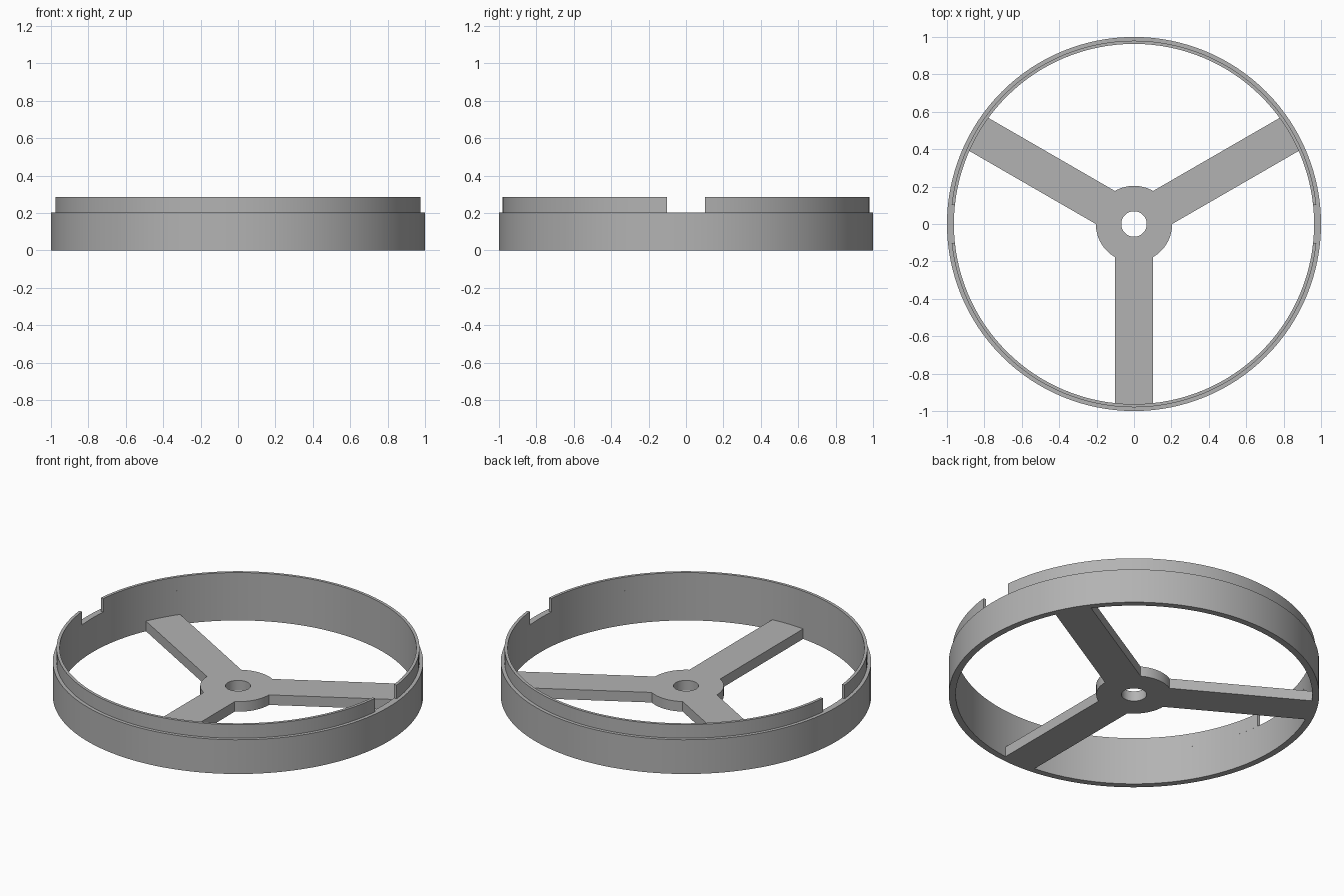
import bpy
import bmesh
from math import asin, cos, sin, pi, radians

if "Cube" in bpy.data.objects:
    bpy.data.objects.remove(bpy.data.objects["Cube"], do_unlink=True)

OUTER, LIP, INNER = 1.0, 0.98, 0.963
HUB, BORE, HALF_WIDTH = 0.204, 0.068, 0.102
RIM_TOP, LIP_TOP, SPOKE_TOP = 0.204, 0.285, 0.06

grey = bpy.data.materials.new("plain grey")
grey.use_nodes = True
colour = (0.45, 0.45, 0.45, 1)
grey.diffuse_color = colour
grey.node_tree.nodes["Principled BSDF"].inputs["Base Color"].default_value = colour


def arc(radius, start, end, steps):
    """Points along an arc, both ends included."""
    angles = [start + (end - start) * i / steps for i in range(steps + 1)]
    return [(radius * cos(a), radius * sin(a)) for a in angles]


def circle(radius, steps=128):
    return arc(radius, 0, 2 * pi, steps)[:-1]


def plate(name, outlines, bottom, top):
    """Extrude closed outlines into a solid; nested outlines become holes."""
    curve = bpy.data.curves.new(name, "CURVE")
    curve.dimensions = "2D"
    curve.fill_mode = "BOTH"
    curve.extrude = (top - bottom) / 2
    for points in outlines:
        spline = curve.splines.new("POLY")
        spline.points.add(len(points) - 1)
        for point, (x, y) in zip(spline.points, points):
            point.co = (x, y, 0, 1)
        spline.use_cyclic_u = True
    obj = bpy.data.objects.new(name, curve)
    bpy.context.collection.objects.link(obj)
    bpy.ops.object.select_all(action="DESELECT")
    obj.select_set(True)
    bpy.context.view_layer.objects.active = obj
    bpy.ops.object.convert(target="MESH")
    obj = bpy.context.object

    # Weld caps to walls and set the plate at its height
    bm = bmesh.new()
    bm.from_mesh(obj.data)
    bmesh.ops.remove_doubles(bm, verts=bm.verts, dist=0.0001)
    bmesh.ops.recalc_face_normals(bm, faces=bm.faces)
    bmesh.ops.translate(bm, verts=bm.verts, vec=(0, 0, (top + bottom) / 2))
    bm.to_mesh(obj.data)
    bm.free()
    obj.data.materials.clear()
    obj.data.materials.append(grey)
    bpy.ops.object.shade_smooth_by_angle(angle=radians(30))
    return obj


# Outer rim
plate("rim", [circle(OUTER), circle(INNER)], 0, RIM_TOP)

# Thin lip in two halves, leaving a straight notch on each side
cut_out, cut_in = asin(HALF_WIDTH / LIP), asin(HALF_WIDTH / INNER)
for name, turn in (("back_lip", 0), ("front_lip", pi)):
    outside = arc(LIP, turn + cut_out, turn + pi - cut_out, 60)
    inside = arc(INNER, turn + pi - cut_in, turn + cut_in, 60)
    plate(name, [outside + inside], RIM_TOP, LIP_TOP)

# Hub with three spokes and a centre bore
tip, root = asin(HALF_WIDTH / INNER), asin(HALF_WIDTH / HUB)
outline = []
for i in range(3):
    a = radians(30 + 120 * i)
    outline += arc(INNER, a - tip, a + tip, 6)
    outline += arc(HUB, a + root, a + 2 * pi / 3 - root, 16)
plate("hub_and_spokes", [outline, circle(BORE, 48)], 0, SPOKE_TOP)
